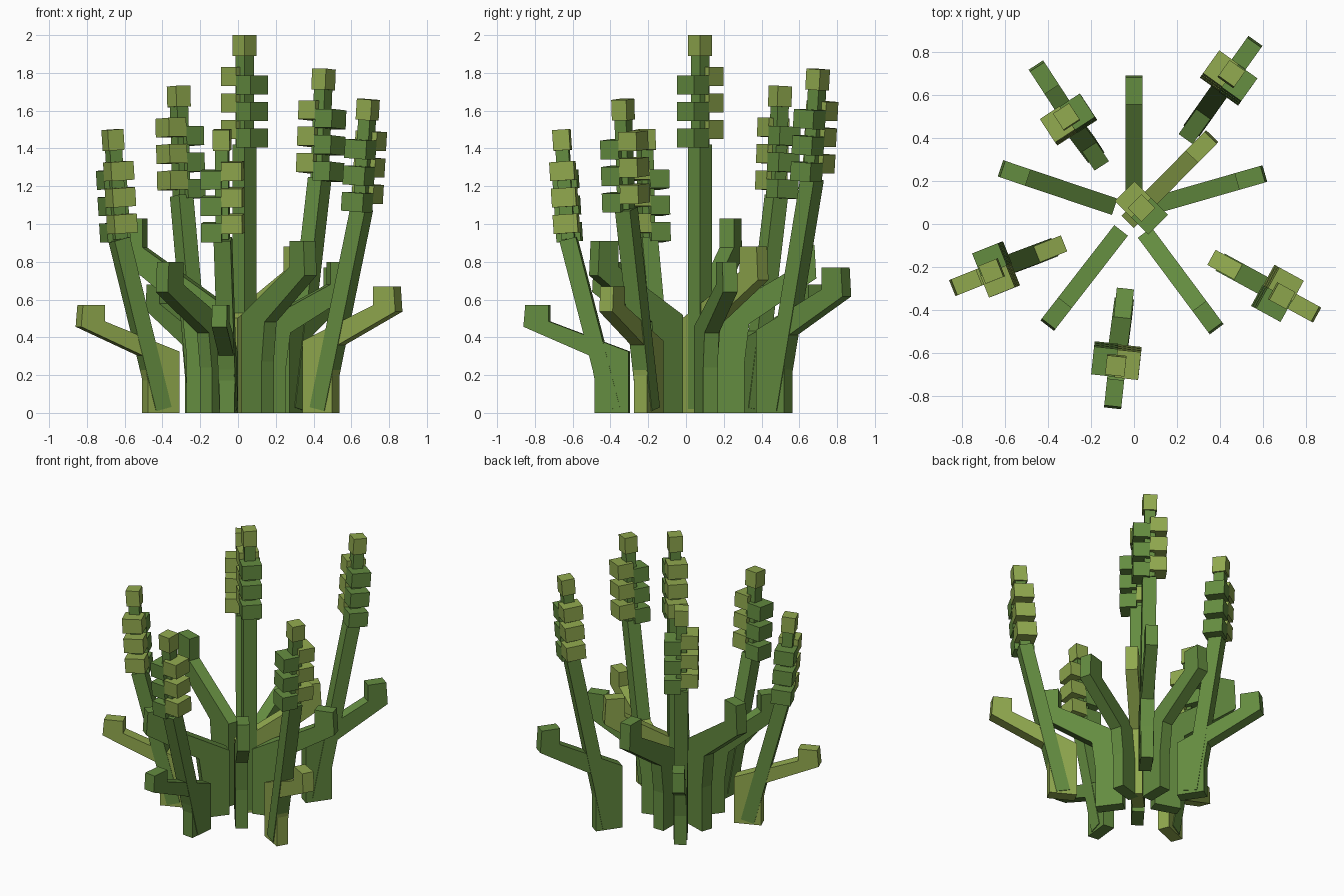
import bpy, bmesh, math
from mathutils import Vector, Matrix

if "Cube" in bpy.data.objects:
    bpy.data.objects.remove(bpy.data.objects["Cube"])


def material(name, rgb):
    m = bpy.data.materials.new(name)
    m.diffuse_color = (*rgb, 1.0)
    m.use_nodes = True
    m.node_tree.nodes["Principled BSDF"].inputs["Base Color"].default_value = m.diffuse_color
    return m


GREEN = material("leaf green", (0.127, 0.262, 0.051))
LIME = material("yellow green", (0.279, 0.392, 0.076))


def finish(name, bm, mat):
    bmesh.ops.recalc_face_normals(bm, faces=bm.faces)
    mesh = bpy.data.meshes.new(name)
    bm.to_mesh(mesh)
    bm.free()
    mesh.materials.append(mat)
    bpy.context.collection.objects.link(bpy.data.objects.new(name, mesh))


def add_box(bm, centre, axes, size):
    """Box with its own local axes (columns) and size."""
    rot = Matrix(axes).transposed().to_4x4()
    mat = Matrix.Translation(centre) @ rot @ Matrix.Diagonal((*size, 1.0))
    bmesh.ops.create_cube(bm, size=1.0, matrix=mat)


def frame(a, b, out):
    """Axes for a part running a to b: outward, sideways, along."""
    along = (b - a).normalized()
    side = along.cross(out).normalized()
    return side.cross(along), side, along


# Leaf outline: distance outward, fraction of leaf height
LEAF = [(0, 0), (0.18, 0), (0.18, 0.30), (0.205, 0.53), (0.56, 0.80),
        (0.55, 1.0), (0.425, 1.0), (0.425, 0.85), (0, 0.57)]
LEAF_THICK = 0.08


def leaf(name, inner, outer, height, mat):
    p, q = Vector((*inner, 0)), Vector((*outer, 0))
    out = (q - p).normalized()
    side = Vector((-out.y, out.x, 0))
    bm = bmesh.new()
    verts = [bm.verts.new(p + out * u + side * (-LEAF_THICK / 2) + Vector((0, 0, f * height)))
             for u, f in LEAF]
    face = bm.faces.new(verts)
    ext = bmesh.ops.extrude_face_region(bm, geom=[face])
    bmesh.ops.translate(bm, vec=side * LEAF_THICK,
                        verts=[v for v in ext["geom"] if isinstance(v, bmesh.types.BMVert)])
    finish(name, bm, mat)


def flower(name, base, top, height, out):
    out = Vector((*out, 0)).normalized()
    a = Vector((*base, 0.02))
    c = Vector((*top, height))
    flat = Vector((c.x - a.x, c.y - a.y, 0))
    b = a + flat * 0.86
    b.z = height - 0.58

    # lower stalk
    bm = bmesh.new()
    ax = frame(a, b, out)
    add_box(bm, (a + b) / 2, ax, (0.09, 0.09, (b - a).length))
    # thin upper stalk
    ax = frame(b, c, out)
    end = c - ax[2] * 0.08
    add_box(bm, (b + end) / 2, ax, (0.07, 0.07, (end - b).length))
    finish(name + "_stalk", bm, GREEN)

    # two staggered columns of buds plus the tip bud
    bm = bmesh.new()
    add_box(bm, c - ax[2] * 0.055, ax, (0.09, 0.09, 0.11))
    for i in range(3):
        add_box(bm, c - ax[2] * (0.22 + 0.14 * i) + ax[1] * 0.055, ax, (0.13, 0.11, 0.1))
    finish(name + "_light_buds", bm, LIME)
    bm = bmesh.new()
    for i in range(3):
        add_box(bm, c - ax[2] * (0.265 + 0.14 * i) - ax[1] * 0.055, ax, (0.13, 0.11, 0.1))
    finish(name + "_dark_buds", bm, GREEN)


# Leaves around the middle
leaf("middle_leaf", (-0.03, 0.01), (0.36, 0.405), 0.88, LIME)
leaf("back_leaf", (0, 0.13), (0, 0.69), 0.89, GREEN)
leaf("right_leaf", (0.07, 0.08), (0.61, 0.235), 0.80, GREEN)
leaf("left_leaf", (-0.09, 0.08), (-0.61, 0.255), 1.03, GREEN)
leaf("front_left_leaf", (-0.06, -0.03), (-0.39, -0.455), 0.80, GREEN)
leaf("front_right_leaf", (0.05, -0.04), (0.37, -0.47), 0.91, GREEN)

# Outer shoots: leaf inner end, leaf outer end, leaf height, leaf colour, flower top, flower height
SHOOTS = {
    "left": ((-0.325, -0.09), (-0.85, -0.30), 0.57, LIME, (-0.665, -0.22), 1.50),
    "right": ((0.36, -0.155), (0.845, -0.42), 0.67, LIME, (0.69, -0.335), 1.66),
    "front": ((-0.04, -0.30), (-0.10, -0.86), 0.57, GREEN, (-0.085, -0.66), 1.50),
    "back_right": ((0.24, 0.395), (0.56, 0.845), 0.77, GREEN, (0.455, 0.70), 1.82),
    "back_left": ((-0.15, 0.27), (-0.45, 0.73), 0.68, GREEN, (-0.315, 0.50), 1.73),
}
for name, (inner, outer, h, mat, top, fh) in SHOOTS.items():
    leaf(name + "_shoot_leaf", inner, outer, h, mat)
    d = (Vector(outer) - Vector(inner)).normalized()
    flower(name + "_flower", Vector(inner) + d * 0.09, top, fh, d)

# Tall middle flower
flower("middle_flower", (0.035, 0.075), (0.035, 0.075), 2.0, (1, 1))
